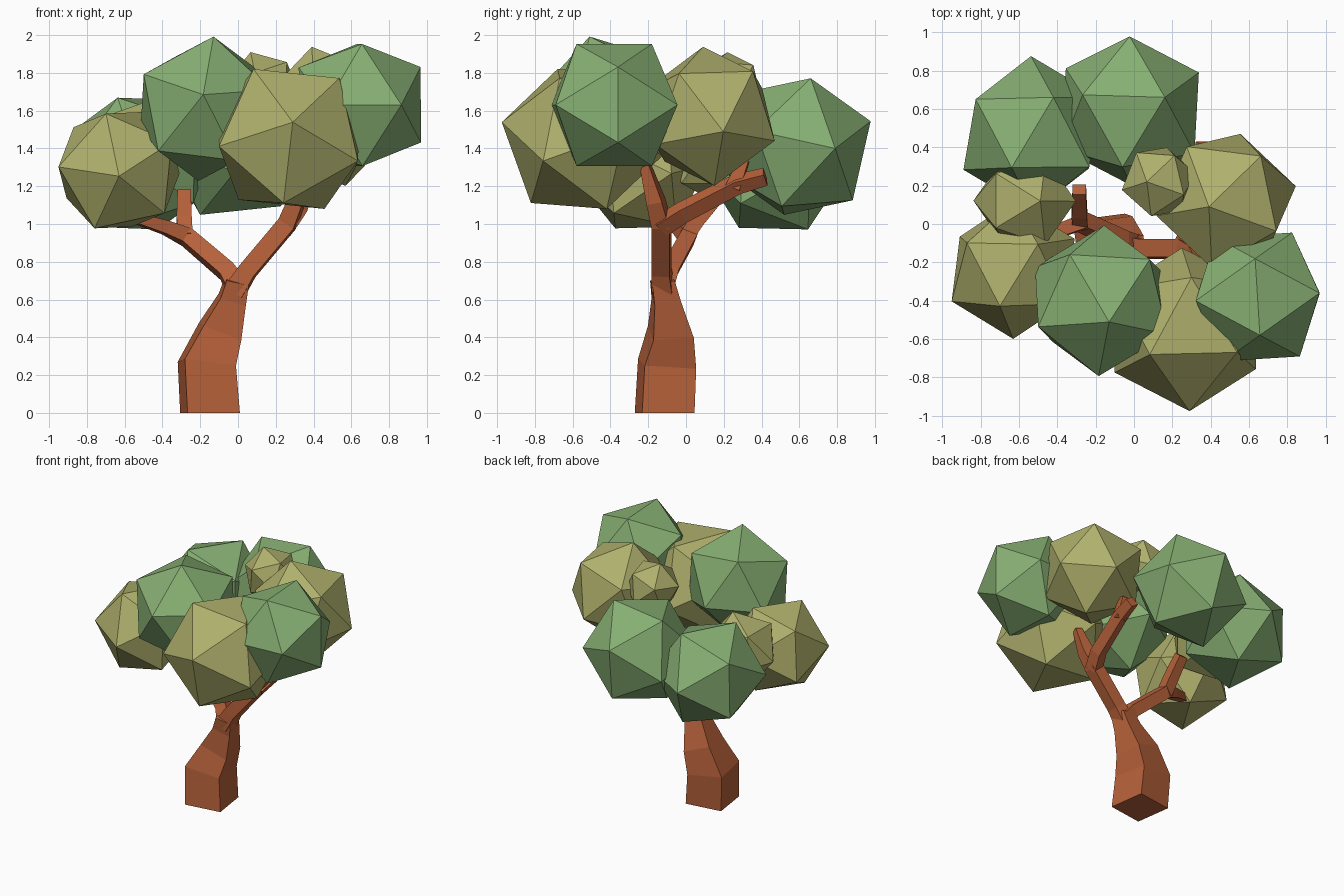
import bpy, bmesh, math
from mathutils import Vector, Matrix

if "Cube" in bpy.data.objects:
    bpy.data.objects.remove(bpy.data.objects["Cube"])


def material(name, rgb):
    m = bpy.data.materials.new(name)
    m.diffuse_color = (*rgb, 1.0)
    m.use_nodes = True
    m.node_tree.nodes["Principled BSDF"].inputs["Base Color"].default_value = m.diffuse_color
    return m


bark = material("bark brown", (0.468, 0.119, 0.042))
green = material("leaf green", (0.242, 0.429, 0.171))
olive = material("leaf olive", (0.428, 0.434, 0.150))


def finish(name, bm, mat):
    bmesh.ops.recalc_face_normals(bm, faces=bm.faces)
    me = bpy.data.meshes.new(name)
    bm.to_mesh(me)
    bm.free()
    me.materials.append(mat)
    ob = bpy.data.objects.new(name, me)
    bpy.context.collection.objects.link(ob)
    return ob


def leaf_ball(name, mat, center, radius, corner, neighbour):
    """Icosahedron turned so two adjacent corners point the given ways."""
    z = Vector(corner).normalized()
    x = Vector(neighbour)
    x = (x - z * x.dot(z)).normalized()
    y = z.cross(x)
    rot = Matrix((x, y, z)).transposed().to_4x4()
    bm = bmesh.new()
    bmesh.ops.create_icosphere(bm, subdivisions=1, radius=radius,
                               matrix=Matrix.Translation(center) @ rot)
    return finish(name, bm, mat)


def limb(name, points, twist=8, flat_start=False):
    """Square tube through (x, y, z, width) points."""
    bm = bmesh.new()
    pts = [Vector(p[:3]) for p in points]
    side = Vector((math.cos(math.radians(twist)), -math.sin(math.radians(twist)), 0))
    rings = []
    for i, p in enumerate(pts):
        t = (pts[min(i + 1, len(pts) - 1)] - pts[max(i - 1, 0)]).normalized()
        if flat_start and i == 0:
            t = Vector((0, 0, 1))
        u = side - t * side.dot(t)
        u.normalize()
        v = t.cross(u)
        side = u
        h = points[i][3] / 2
        rings.append([bm.verts.new(p + u * a * h + v * b * h)
                      for a, b in ((-1, -1), (1, -1), (1, 1), (-1, 1))])
    for lo, hi in zip(rings, rings[1:]):
        for k in range(4):
            bm.faces.new((lo[k], lo[(k + 1) % 4], hi[(k + 1) % 4], hi[k]))
    bm.faces.new(rings[0][::-1])
    bm.faces.new(rings[-1])
    return finish(name, bm, bark)


# Trunk and forked branches
limb("trunk", [(-.148, -.113, 0, .28), (-.165, -.10, .26, .275), (-.095, -.08, .43, .215),
               (-.03, -.105, .60, .14), (-.005, -.125, .70, .12)], -8, True)
limb("right_branch", [(-.02, -.12, .64, .11), (.05, -.13, .75, .095), (.26, -.13, 1.0, .095),
                      (.31, -.16, 1.12, .085), (.34, -.215, 1.31, .05)])
limb("right_back_branch", [(.26, -.13, .99, .09), (.31, -.02, 1.06, .085),
                           (.35, .27, 1.21, .08), (.37, .42, 1.25, .07)], 90)
limb("right_back_twig", [(.35, .25, 1.19, .08), (.35, .31, 1.34, .05)])
limb("left_branch", [(-.01, -.12, .67, .11), (-.06, -.09, .75, .09), (-.27, .01, .93, .085),
                     (-.38, -.03, .98, .07), (-.57, -.11, 1.04, .05)], 0)
limb("left_back_twig", [(-.28, .0, .93, .08), (-.285, .06, 1.02, .08), (-.285, .18, 1.16, .07)], 0)

# Foliage: name, material, center, radius, two adjacent corner directions
for args in (
    ("leaves_front_left", green, (-.17, -.40, 1.61), .40, (.04, -.11, .38), (-.015, -.40, .07)),
    ("leaves_front", olive, (.27, -.55, 1.45), .435, (.02, -.43, .09), (.35, -.16, -.12)),
    ("leaves_right", green, (.645, -.38, 1.63), .38, (.32, .02, .20), (.32, .02, -.20)),
    ("leaves_left", olive, (-.63, -.24, 1.285), .36, (0, -.34, -.03), (-.33, -.145, .02)),
    ("leaves_left_small", olive, (-.57, .12, 1.39), .27, (.08, 0, .25), (-.21, .17, .10)),
    ("leaves_back_left", green, (-.53, .47, 1.32), .405, (.11, .19, .34), (-.11, -.18, .36)),
    ("leaves_back", green, (-.02, .59, 1.41), .41, (.18, .07, .36), (.375, .21, -.02)),
    ("leaves_back_right", olive, (.48, .12, 1.57), .38, (-.09, -.03, .37), (.22, .265, .18)),
    ("leaves_back_small", olive, (.13, .22, 1.72), .20, (-.06, 0, .18), (.10, .15, .10)),
):
    leaf_ball(*args)
